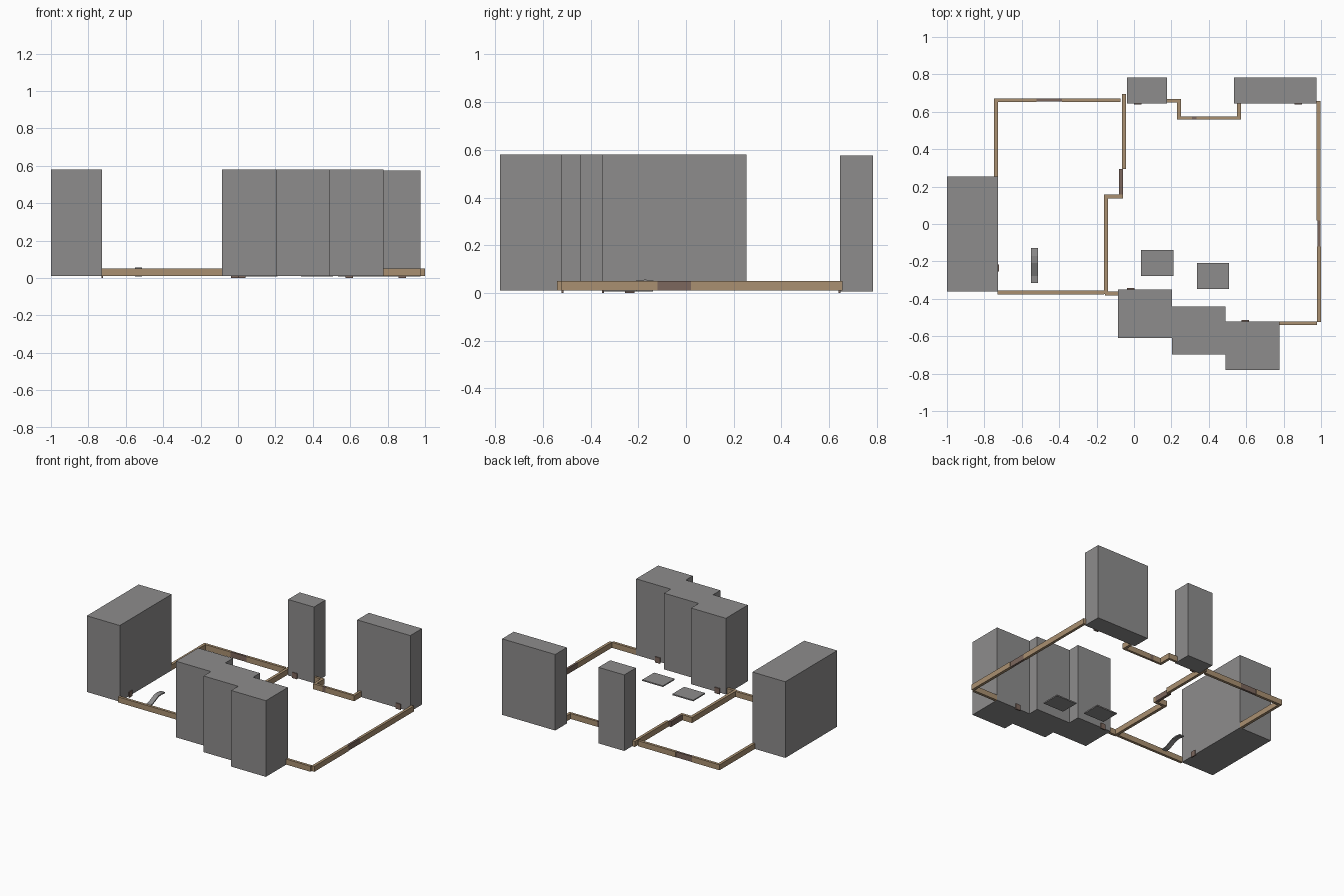
import bpy, bmesh


def material(name, rgb):
    m = bpy.data.materials.new(name)
    m.diffuse_color = (*rgb, 1)
    return m


GREY = material("concrete grey", (0.27, 0.265, 0.265))
TAN = material("wall tan", (0.40, 0.28, 0.165))
BROWN = material("gate brown", (0.20, 0.135, 0.11))


def add_mesh(name, bm, mat):
    bmesh.ops.recalc_face_normals(bm, faces=bm.faces)
    me = bpy.data.meshes.new(name)
    bm.to_mesh(me)
    bm.free()
    me.materials.append(mat)
    ob = bpy.data.objects.new(name, me)
    bpy.context.collection.objects.link(ob)
    return ob


def box(name, x0, x1, y0, y1, z0, z1, mat):
    bm = bmesh.new()
    bmesh.ops.create_cube(bm, size=1)
    for v in bm.verts:
        v.co = (x1 if v.co.x > 0 else x0,
                y1 if v.co.y > 0 else y0,
                z1 if v.co.z > 0 else z0)
    return add_mesh(name, bm, mat)


# Tall blocks: x0, x1, y0, y1, z0, z1
for name, dims in {
    "left_building": (-1.0, -0.727, -0.36, 0.253, 0.01, 0.58),
    "front_building_1": (-0.085, 0.203, -0.61, -0.35, 0.01, 0.58),
    "front_building_2": (0.203, 0.49, -0.697, -0.44, 0.01, 0.58),
    "front_building_3": (0.49, 0.777, -0.78, -0.52, 0.01, 0.58),
    "back_building_small": (-0.037, 0.177, 0.645, 0.783, 0.007, 0.576),
    "back_building_wide": (0.535, 0.975, 0.645, 0.783, 0.007, 0.576),
}.items():
    box(name, *dims, GREY)

# Low yard walls: x0, x1, y0, y1
walls = [
    (-0.748, -0.727, 0.253, 0.672),
    (-0.727, -0.52, 0.652, 0.672),
    (-0.385, -0.072, 0.652, 0.672),
    (-0.063, -0.042, 0.293, 0.695),
    (-0.16, -0.06, 0.137, 0.158),
    (-0.16, -0.138, -0.375, 0.137),
    (-0.73, -0.16, -0.376, -0.356),
    (-0.155, -0.085, -0.382, -0.362),
    (0.177, 0.25, 0.65, 0.668),
    (0.23, 0.25, 0.558, 0.65),
    (0.25, 0.31, 0.558, 0.576),
    (0.335, 0.572, 0.558, 0.576),
    (0.552, 0.572, 0.576, 0.648),
    (0.977, 0.997, 0.02, 0.657),
    (0.979, 1.0, -0.525, -0.12),
    (0.777, 0.979, -0.54, -0.52),
]
for i, w in enumerate(walls):
    box(f"yard_wall_{i + 1}", *w, 0.01, 0.051, TAN)

# Gates set in the walls
gates = [
    (-0.52, -0.385, 0.654, 0.67),
    (-0.08, -0.06, 0.158, 0.293),
    (0.31, 0.335, 0.559, 0.575),
    (0.98, 0.996, -0.12, 0.02),
]
for i, g in enumerate(gates):
    box(f"gate_{i + 1}", *g, 0.01, 0.051, BROWN)

# Small doors on the building faces
doors = [
    (-0.037, 0.003, -0.352, -0.343),
    (0.575, 0.615, -0.522, -0.513),
    (0.0, 0.04, 0.64, 0.648),
    (0.858, 0.898, 0.64, 0.648),
    (-0.729, -0.721, -0.255, -0.216),
]
for i, d in enumerate(doors):
    box(f"door_{i + 1}", *d, 0.0, 0.043, BROWN)

# Flat pads in the yard
box("pad_1", 0.037, 0.21, -0.278, -0.138, 0.007, 0.016, GREY)
box("pad_2", 0.337, 0.508, -0.348, -0.208, 0.007, 0.016, GREY)

# Ramp: bent strip, low at the front and flat on top at the back
path = [(-0.315, 0.018), (-0.278, 0.02), (-0.208, 0.052),
        (-0.17, 0.056), (-0.128, 0.05)]
profile = path + [(y, z - 0.009) for y, z in reversed(path)]
bm = bmesh.new()
face = bm.faces.new([bm.verts.new((-0.55, y, z)) for y, z in profile])
ext = bmesh.ops.extrude_face_region(bm, geom=[face], use_keep_orig=True)
for v in ext["geom"]:
    if isinstance(v, bmesh.types.BMVert):
        v.co.x = -0.513
add_mesh("ramp", bm, GREY)
